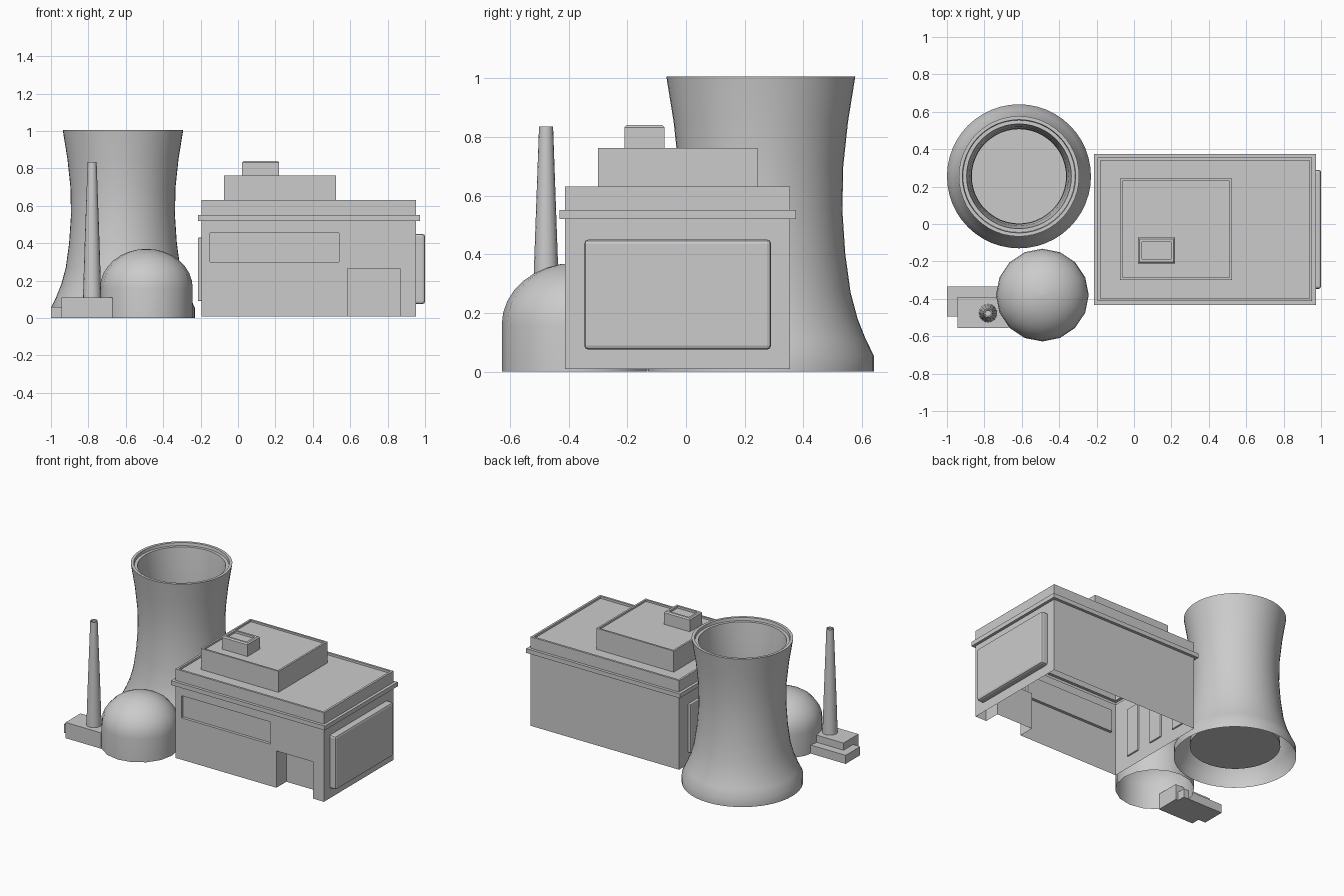
import bpy, bmesh, math

if "Cube" in bpy.data.objects:
    bpy.data.objects.remove(bpy.data.objects["Cube"])


def finish(name, bm, smooth=False):
    bmesh.ops.recalc_face_normals(bm, faces=bm.faces[:])
    mesh = bpy.data.meshes.new(name)
    bm.to_mesh(mesh)
    bm.free()
    ob = bpy.data.objects.new(name, mesh)
    bpy.context.collection.objects.link(ob)
    if smooth:
        bpy.ops.object.select_all(action='DESELECT')
        ob.select_set(True)
        bpy.context.view_layer.objects.active = ob
        bpy.ops.object.shade_smooth_by_angle(angle=math.radians(35))
    return ob


def loft(rings, cap_start=True, cap_end=True):
    """Skin a list of equal-length point rings into a bmesh."""
    bm = bmesh.new()
    loops = [[bm.verts.new(p) for p in ring] for ring in rings]
    n = len(loops[0])
    for a, b in zip(loops, loops[1:]):
        for i in range(n):
            j = (i + 1) % n
            bm.faces.new((a[i], a[j], b[j], b[i]))
    if cap_start:
        bm.faces.new(loops[0][::-1])
    if cap_end:
        bm.faces.new(loops[-1])
    return bm


def turned(name, cx, cy, profile, sides, cap_end=True):
    """Revolve (radius, z) points around a vertical axis, open underneath."""
    rings = [[(cx + r * math.cos(2 * math.pi * i / sides),
               cy + r * math.sin(2 * math.pi * i / sides), z)
              for i in range(sides)] for r, z in profile]
    return finish(name, loft(rings, False, cap_end), True)


def rect(x0, x1, y0, y1, z, inset=0):
    a, b, c, d = x0 + inset, x1 - inset, y0 + inset, y1 - inset
    return [(a, c, z), (b, c, z), (b, d, z), (a, d, z)]


def box(name, x0, x1, y0, y1, z0, z1, bevel=0):
    ob = finish(name, loft([rect(x0, x1, y0, y1, z0), rect(x0, x1, y0, y1, z1)]))
    if bevel:
        m = ob.modifiers.new("bevel", 'BEVEL')
        m.width, m.segments = bevel, 2
    return ob


# Cooling tower: flared shell, stepped rim, inner wall and floor
turned("cooling_tower", -0.615, 0.255, [
    (.385, 0), (.385, .055), (.358, .11), (.33, .18), (.306, .27), (.288, .4),
    (.278, .55), (.281, .7), (.297, .85), (.322, 1.005),
    (.303, 1.005), (.300, .985), (.28, .985),
    (.265, .85), (.255, .7), (.252, .55), (.258, .4), (.27, .25), (.285, .08)], 48)

# Reactor dome: short drum with a rounded cap
dome = [(.248, 0), (.248, .16)]
dome += [(.248 * math.cos(t), .16 + .21 * math.sin(t))
         for t in (math.pi / 2 * k / 8 for k in range(1, 8))]
dome.append((.002, .37))
turned("reactor_dome", -0.49, -0.38, dome, 16)

# Chimney and its plinth blocks
turned("chimney", -0.78, -0.477, [
    (.049, .105), (.041, .36), (.024, .835), (.017, .835), (.016, .825)], 16)
box("plinth_low", -1.0, -0.69, -0.495, -0.335, 0, 0.06)
box("plinth_high", -0.945, -0.67, -0.555, -0.39, 0, 0.11)

# Main hall: one stepped shell with cornice, parapets and upper storey
hall = (-0.195, 0.953, -0.412, 0.355)
upper = (-0.075, 0.523, -0.30, 0.243)
body = finish("main_hall", loft([
    rect(*hall, .008), rect(*hall, .52),
    rect(*hall, .52, -.02), rect(*hall, .55, -.02),
    rect(*hall, .55), rect(*hall, .63),
    rect(*hall, .63, .015), rect(*hall, .615, .015),
    rect(*upper, .615), rect(*upper, .762),
    rect(*upper, .762, .013), rect(*upper, .75, .013)]))

# Recessed front window band and deep doorway
for cutter in (box("window_cutter", -.15, .54, -.5, -.392, .30, .455),
               box("door_cutter", .585, .867, -.5, -.302, -.1, .265)):
    cutter.hide_render = True
    m = body.modifiers.new("cut", 'BOOLEAN')
    m.operation, m.solver, m.object = 'DIFFERENCE', 'EXACT', cutter
    bpy.context.view_layer.objects.active = body
    bpy.ops.object.modifier_apply(modifier=m.name)
    bpy.data.objects.remove(cutter)

# The hall is open underneath
bm = bmesh.new()
bm.from_mesh(body.data)
bmesh.ops.delete(bm, geom=[f for f in bm.faces
                           if all(v.co.z < .02 for v in f.verts)], context='FACES')
bm.to_mesh(body.data)
bm.free()

# Rooftop unit with a sunken top
unit = (0.022, 0.22, -0.21, -0.073)
finish("roof_unit", loft([
    rect(*unit, .74), rect(*unit, .832), rect(*unit, .84, .008),
    rect(*unit, .84, .022), rect(*unit, .825, .022)]))

# Raised side panels
box("right_panel", 0.94, 1.0, -0.347, 0.29, 0.075, 0.45, 0.014)
for k in range(3):
    y = -0.24 + 0.22 * k
    box(f"left_panel_{k + 1}", -0.215, -0.185, y - .055, y + .055, .09, .43, .006)
